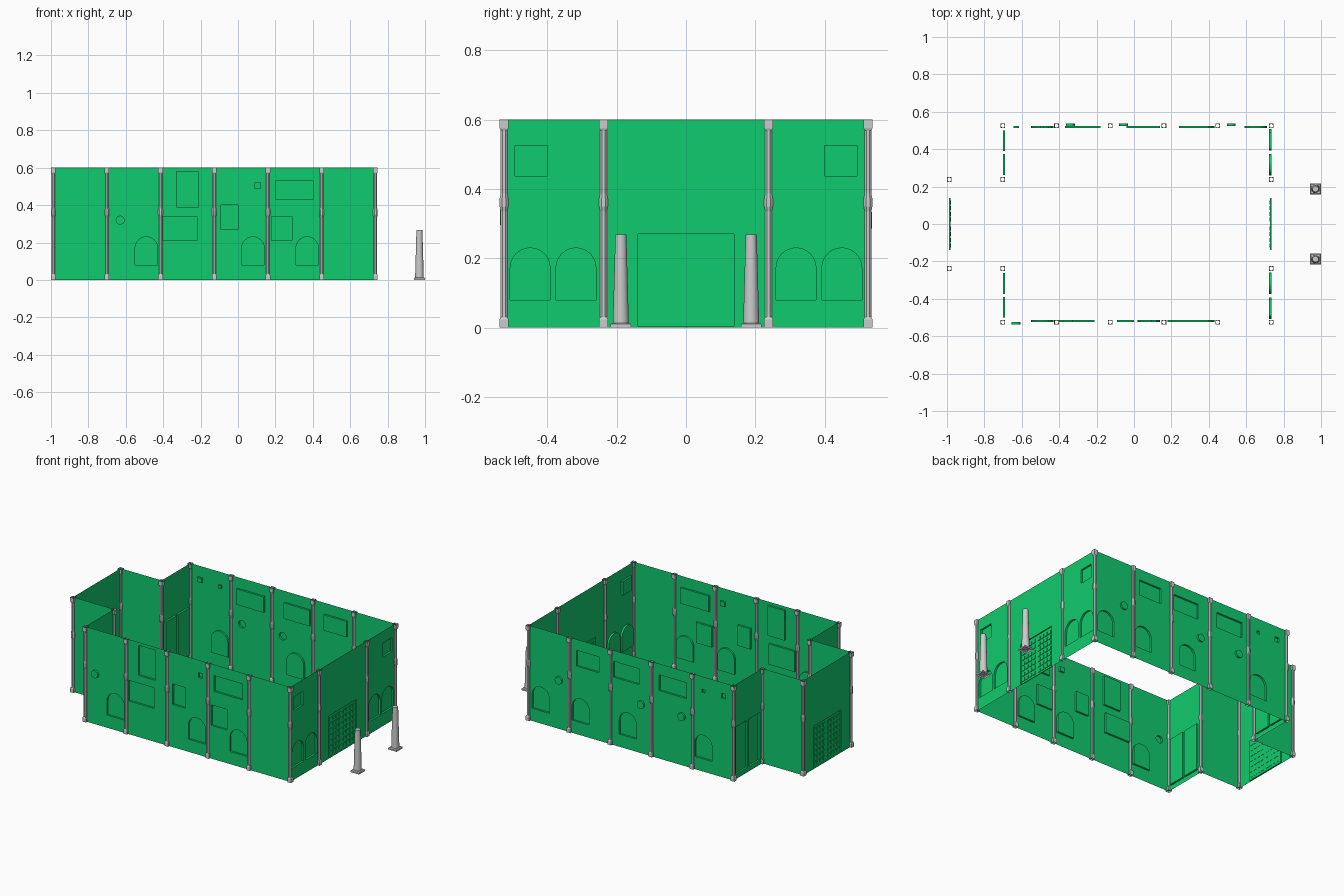
import bpy, bmesh
from math import sin, cos, pi
from mathutils import Vector

if "Cube" in bpy.data.objects:
    bpy.data.objects.remove(bpy.data.objects["Cube"])

H = 0.6
X = [-0.988 + 0.287 * i for i in range(7)]   # post grid along x
YI, YO = 0.238, 0.525                        # inner and outer post rows

green = bpy.data.materials.new("green_wall")
green.diffuse_color = (0.005, 0.6, 0.155, 1)
green.use_nodes = True
green.node_tree.nodes["Principled BSDF"].inputs["Base Color"].default_value = green.diffuse_color


def finish(name, bm, mat=None):
    me = bpy.data.meshes.new(name)
    bm.to_mesh(me)
    bm.free()
    ob = bpy.data.objects.new(name, me)
    bpy.context.collection.objects.link(ob)
    if mat:
        me.materials.append(mat)
    return ob


# 2D outlines on a wall: (u, z) points and recess depth
def rect(u0, u1, z0, z1, d=0.012):
    return [(u0, z0), (u1, z0), (u1, z1), (u0, z1)], d


def arch(u0, u1, z0=0.08, z1=0.23, d=0.012):
    r, c = (u1 - u0) / 2, (u0 + u1) / 2
    return [(u0, z0), (u1, z0)] + [(c + r * cos(a * pi / 12), z1 - r + r * sin(a * pi / 12))
                                   for a in range(13)], d


def disc(c, z, r=0.024, d=-0.012):
    return [(c + r * cos(a * pi / 8), z + r * sin(a * pi / 8)) for a in range(16)], d


# Sheet wall with stepped panels; along_x walls sit at y=pos, others at x=pos
def wall(name, along_x, pos, u0, u1, shapes=()):
    inward = -1 if pos > 0 else 1
    out = Vector((0, -inward, 0) if along_x else (-inward, 0, 0))

    def P(u, z, d=0):
        w = pos + inward * d
        return (u, w, z) if along_x else (w, u, z)

    bm = bmesh.new()
    loops = [[(u0, 0), (u1, 0), (u1, H), (u0, H)]] + [s[0] for s in shapes]
    edges, rims = [], []
    for lp in loops:
        vs = [bm.verts.new(P(u, z)) for u, z in lp]
        edges += [bm.edges.new((vs[i], vs[i - 1])) for i in range(len(vs))]
        rims.append(vs)
    bmesh.ops.triangle_fill(bm, use_beauty=True, use_dissolve=False, edges=edges, normal=out)
    for (pts, d), vs in zip(shapes, rims[1:]):
        back = [bm.verts.new(P(u, z, d)) for u, z in pts]
        bm.faces.new(back)
        for i in range(len(vs)):
            bm.faces.new((vs[i - 1], vs[i], back[i], back[i - 1]))
    bm.normal_update()
    for f in bm.faces:
        if f.normal.dot(out) < -0.5:
            f.normal_flip()
    return finish(name, bm, green)


# Long walls
front = [disc(-0.63, 0.32), arch(-0.55, -0.43),
         rect(-0.40, -0.22, 0.21, 0.34), rect(-0.33, -0.21, 0.39, 0.58),
         rect(-0.09, 0.0, 0.27, 0.40), rect(0.09, 0.12, 0.49, 0.52), arch(0.02, 0.14),
         rect(0.18, 0.29, 0.21, 0.34), rect(0.20, 0.40, 0.43, 0.53), arch(0.31, 0.43)]
back = [rect(-0.645, -0.615, 0.50, 0.53), rect(-0.50, -0.48, 0.50, 0.52),
        arch(-0.55, -0.43), rect(-0.37, -0.18, 0.43, 0.53), disc(-0.34, 0.31),
        disc(-0.055, 0.31), arch(-0.02, 0.10), rect(-0.04, 0.14, 0.43, 0.53),
        rect(0.24, 0.40, 0.43, 0.53), arch(0.31, 0.43), disc(0.52, 0.31), arch(0.59, 0.71)]
wall("front_wall", True, -YO, X[1], X[6], front)
wall("back_wall", True, YO, X[1], X[6], back)

# Gate wall on the right, with paired arches and high windows
gate = rect(-0.138, 0.138, 0.003, 0.27, 0.007)
right = [gate]
for s in (-1, 1):
    for a, b in ((0.26, 0.375), (0.392, 0.507)):
        right.append(arch(min(s * a, s * b), max(s * a, s * b)))
    a, b = sorted((s * 0.40, s * 0.493))
    right.append(rect(a, b, 0.437, 0.525))
wall("gate_wall", False, X[6], -YO, YO, right)

# Annex and left walls
wall("annex_end_wall", False, X[0], -YI, YI, [gate])
for s, n in ((-1, "front"), (1, "back")):
    wall("annex_side_wall_" + n, True, s * YI, X[0], X[1])
    lo, hi = sorted((s * YI, s * YO))
    wall("left_wall_" + n, False, X[1], lo, hi,
         [rect(lo + 0.025, lo + 0.135, 0.03, 0.33), rect(lo + 0.152, lo + 0.262, 0.03, 0.33)])


# Raised lattice tiles on the gates
def lattice(name, x):
    bm = bmesh.new()
    for leaf in (-1, 1):
        for i in range(4):
            for j in range(7):
                c = bmesh.ops.create_cube(bm, size=1)["verts"]
                bmesh.ops.scale(bm, vec=(0.006, 0.021, 0.022), verts=c)
                bmesh.ops.translate(bm, vec=(x, leaf * (0.023 + 0.031 * i), 0.03 + 0.035 * j), verts=c)
    finish(name, bm, green)


lattice("gate_lattice", X[6] - 0.006)
lattice("annex_gate_lattice", X[0] + 0.006)


# Stack of rings lofted into a tube
def loft(bm, cx, cy, rings, n, cap=False, phase=0.5):
    prev = None
    for r, z in rings:
        k = r / cos(pi / n)
        cur = [bm.verts.new((cx + k * cos(2 * pi * (i + phase) / n),
                             cy + k * sin(2 * pi * (i + phase) / n), z)) for i in range(n)]
        if prev:
            for i in range(n):
                f = bm.faces.new((prev[i - 1], prev[i], cur[i], cur[i - 1]))
                f.smooth = n > 8
        prev = cur
    if cap:
        bm.faces.new(prev)


# Posts: open tubes with square ends and a middle knob
spots = [(x, s * YO) for x in X[1:] for s in (-1, 1)]
spots += [(x, s * YI) for x in (X[0], X[1], X[6]) for s in (-1, 1)]
for i, (x, y) in enumerate(spots):
    bm = bmesh.new()
    loft(bm, x, y, [(0.0095, 0.03), (0.0095, 0.335), (0.0125, 0.35), (0.0125, 0.372),
                    (0.0095, 0.387), (0.0095, 0.57)], 8)
    for a, b, c in ((0, 0.024, 0.031), (0.6, 0.575, 0.568)):
        loft(bm, x, y, [(0.0125, a), (0.0125, b), (0.0095, c)], 4)
    bmesh.ops.recalc_face_normals(bm, faces=bm.faces)
    finish("post_%d" % i, bm)

# Free-standing tapered columns on square plinths
for s in (-1, 1):
    bm = bmesh.new()
    loft(bm, 0.97, s * 0.188, [(0.0295, 0), (0.0295, 0.01), (0.024, 0.014)], 4, True)
    loft(bm, 0.97, s * 0.188, [(0.023, 0.012), (0.016, 0.268)], 16, True)
    finish("gate_column_" + ("front" if s < 0 else "back"), bm)
